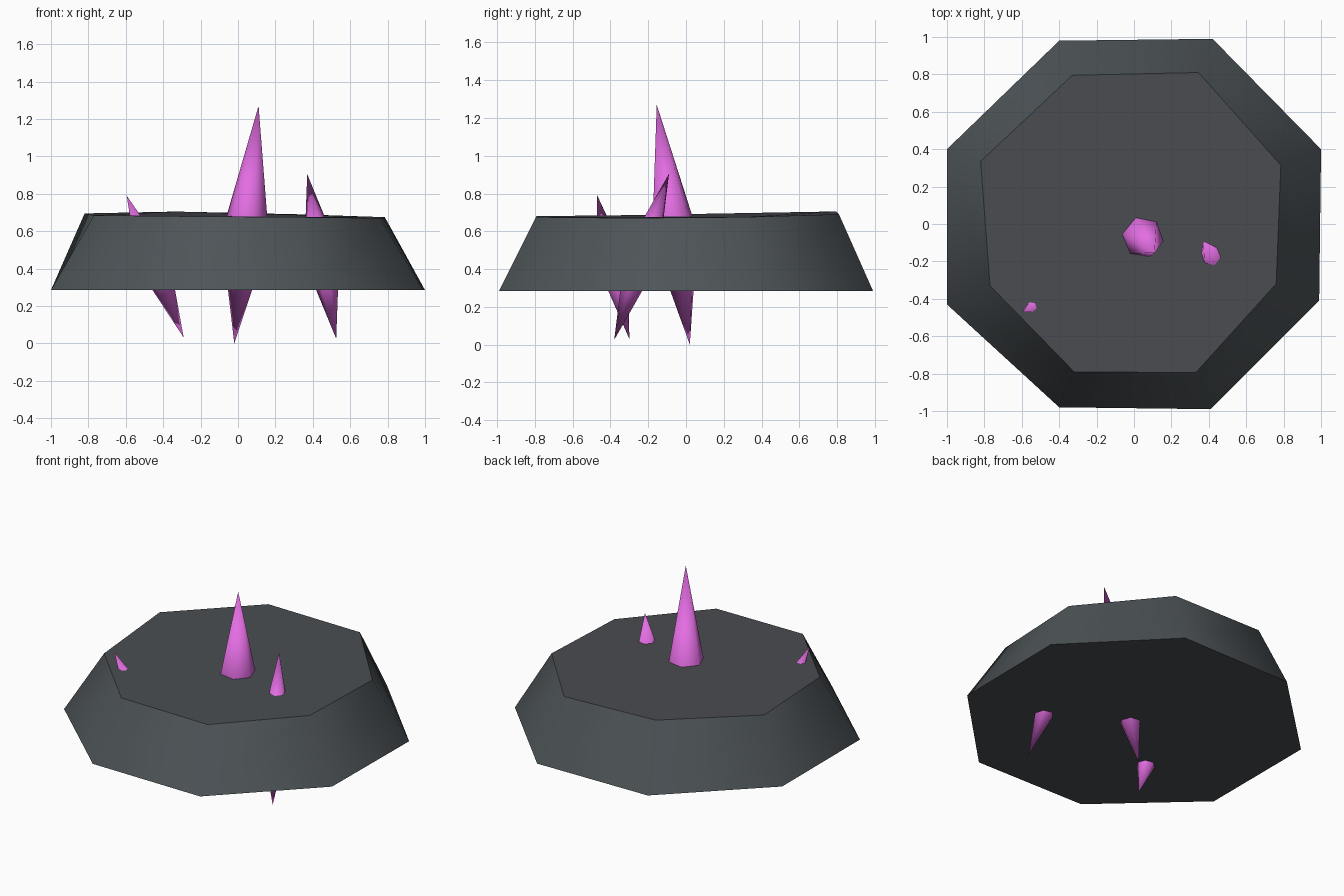
import bpy, bmesh, math
from mathutils import Vector

if "Cube" in bpy.data.objects:
    bpy.data.objects.remove(bpy.data.objects["Cube"])


def material(name, rgb):
    m = bpy.data.materials.new(name)
    m.diffuse_color = (*rgb, 1)
    m.use_nodes = True
    m.node_tree.nodes["Principled BSDF"].inputs["Base Color"].default_value = m.diffuse_color
    return m


SIDE = material("slate side", (0.075, 0.088, 0.096))
FLAT = material("charcoal flat", (0.068, 0.074, 0.083))
PINK = material("crystal magenta", (0.77, 0.155, 0.77))


def finish(name, bm, mats, angle):
    bmesh.ops.recalc_face_normals(bm, faces=bm.faces)
    me = bpy.data.meshes.new(name)
    bm.to_mesh(me)
    bm.free()
    for m in mats:
        me.materials.append(m)
    ob = bpy.data.objects.new(name, me)
    bpy.context.collection.objects.link(ob)
    bpy.ops.object.select_all(action='DESELECT')
    ob.select_set(True)
    bpy.context.view_layer.objects.active = ob
    bpy.ops.object.shade_smooth_by_angle(angle=math.radians(angle))
    return ob


# Rock slab: slightly irregular octagon, wider at the bottom
bottom = [(-.40, -.98), (.41, -.99), (.99, -.41), (1, .40),
          (.42, .99), (-.40, .98), (-1, .40), (-1, -.43)]
top = [(-.32, -.79, .68), (.33, -.795, .675), (.76, -.32, .67), (.785, .315, .675),
       (.345, .81, .69), (-.33, .795, .705), (-.82, .335, .695), (-.77, -.33, .685)]
bm = bmesh.new()
lo = [bm.verts.new((x, y, .285)) for x, y in bottom]
hi = [bm.verts.new(p) for p in top]
caps = [bm.faces.new(lo[::-1]), bm.faces.new(hi)]
for i in range(8):
    j = (i + 1) % 8
    bm.faces.new((lo[i], lo[j], hi[j], hi[i]))
for f in caps:
    f.material_index = 1
finish("rock_slab", bm, [SIDE, FLAT], 50)


# Crystals: six-sided spindles running through the slab
def crystal(name, low, high, radius, t, turn):
    low, high = Vector(low), Vector(high)
    mid = low.lerp(high, t)
    rot = Vector((0, 0, 1)).rotation_difference(high - low)
    bm = bmesh.new()
    a, b = bm.verts.new(low), bm.verts.new(high)
    ring = []
    for k in range(6):
        w = math.radians(turn + 60 * k)
        ring.append(bm.verts.new(mid + rot @ Vector((radius * math.cos(w), radius * math.sin(w), 0))))
    for k in range(6):
        n = (k + 1) % 6
        bm.faces.new((ring[k], ring[n], b))
        bm.faces.new((ring[n], ring[k], a))
    finish(name, bm, [PINK], 65)


crystal("large_crystal", (-.02, .02, 0), (.11, -.155, 1.27), .13, .45, 50)
crystal("right_crystal", (.525, -.38, .025), (.37, -.09, .905), .098, .5, 50)
crystal("left_crystal", (-.29, -.30, .03), (-.595, -.47, .79), .09, .53, 50)
